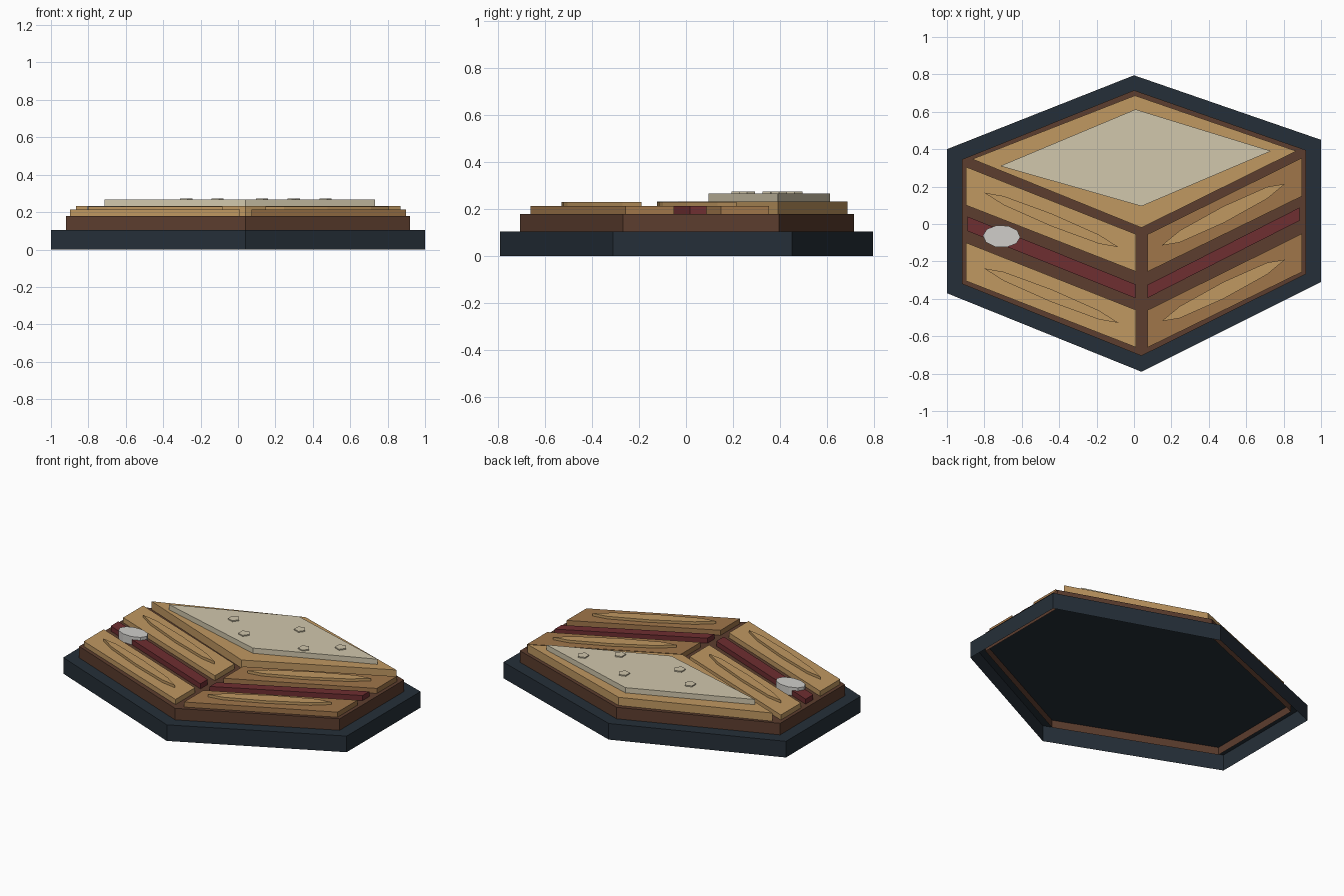
import bpy, bmesh, math

if "Cube" in bpy.data.objects:
    bpy.data.objects.remove(bpy.data.objects["Cube"])


def material(name, r, g, b):
    m = bpy.data.materials.new(name)
    lin = [((c / 255 + 0.055) / 1.055) ** 2.4 for c in (r, g, b)]
    m.diffuse_color = (*lin, 1)
    m.use_nodes = True
    m.node_tree.nodes["Principled BSDF"].inputs["Base Color"].default_value = m.diffuse_color
    return m


NAVY = material("dark navy", 37, 47, 56)
BROWN = material("dark brown", 92, 61, 46)
TAN = material("light wood", 192, 152, 97)
WOOD = material("shaded wood", 160, 118, 74)
CREAM = material("cream", 209, 199, 172)
RED = material("dark red", 110, 46, 49)
WHITE = material("pale grey", 208, 206, 202)


def slab(name, pts, z0, z1, mat):
    """Flat-topped plate with side walls and an open underside."""
    area = sum(p[0] * q[1] - q[0] * p[1] for p, q in zip(pts, pts[1:] + pts[:1]))
    if area < 0:
        pts = pts[::-1]
    bm = bmesh.new()
    low = [bm.verts.new((x, y, z0)) for x, y in pts]
    top = [bm.verts.new((x, y, z1)) for x, y in pts]
    bm.faces.new(top)
    n = len(pts)
    for i in range(n):
        j = (i + 1) % n
        bm.faces.new((low[i], low[j], top[j], top[i]))
    me = bpy.data.meshes.new(name)
    bm.to_mesh(me)
    bm.free()
    me.materials.append(mat)
    ob = bpy.data.objects.new(name, me)
    bpy.context.collection.objects.link(ob)
    return ob


def oval(cx, cy, u, v, n):
    """Polygon ring spanned by two half-axis vectors."""
    return [(cx + u[0] * math.cos(a) + v[0] * math.sin(a),
             cy + u[1] * math.cos(a) + v[1] * math.sin(a))
            for a in (2 * math.pi * k / n for k in range(n))]


def strip(x0, y0, x1, y1, h0, h1):
    """Slanted strip: top edge from (x0,y0) to (x1,y1), vertical ends."""
    return [(x0, y0), (x1, y1), (x1, y1 - h1), (x0, y0 - h0)]


# Outer base and inner body
slab("base", [(-1, .40), (0, .795), (1, .45), (1, -.31), (.04, -.79), (-1, -.37)],
     0, .105, NAVY)
slab("body", [(-.92, .345), (0, .715), (.92, .395), (.92, -.267), (.04, -.705), (-.92, -.32)],
     .055, .18, BROWN)

# Lid and its inset top
slab("lid", [(-.865, .347), (.005, .687), (.868, .39), (.04, -.02)], .17, .233, TAN)
slab("lid_inlay", [(-.715, .31), (.008, .613), (.733, .39), (.04, .095)], .22, .267, CREAM)

# Small studs on the lid
for i, (x, y) in enumerate([(-.28, .36), (.125, .462), (.465, .395), (.295, .26), (-.113, .227)]):
    slab(f"stud_{i + 1}", oval(x, y, (.036, 0), (0, .036), 5), .26, .274, CREAM)

# Side boards, each with a raised grain mark
for row, dy in (("upper", 0), ("lower", -.405)):
    slab(f"left_board_{row}", strip(-.897, .305 + dy, .012, -.055 + dy, .205, .2),
         .17, .213, TAN)
    slab(f"right_board_{row}", strip(.073, -.055 + dy, .897, .353 + dy, .2, .205),
         .17, .213, WOOD)
    slab(f"left_grain_{row}", oval(-.442, .022 + dy, (.36, -.146), (0, .034), 8),
         .20, .23, TAN)
    slab(f"right_grain_{row}", oval(.478, .05 + dy, (.33, .165), (0, .045), 8),
         .20, .23, TAN)

# Bands between the boards
slab("left_band", strip(-.89, .04, .007, -.322, .078, .075), .17, .213, RED)
slab("right_band", strip(.073, -.325, .885, .088, .07, .07), .17, .213, RED)

# Clasp on the left band
slab("clasp", oval(-.708, -.066, (.1, -.004), (.004, .06), 10), .17, .233, WHITE)
